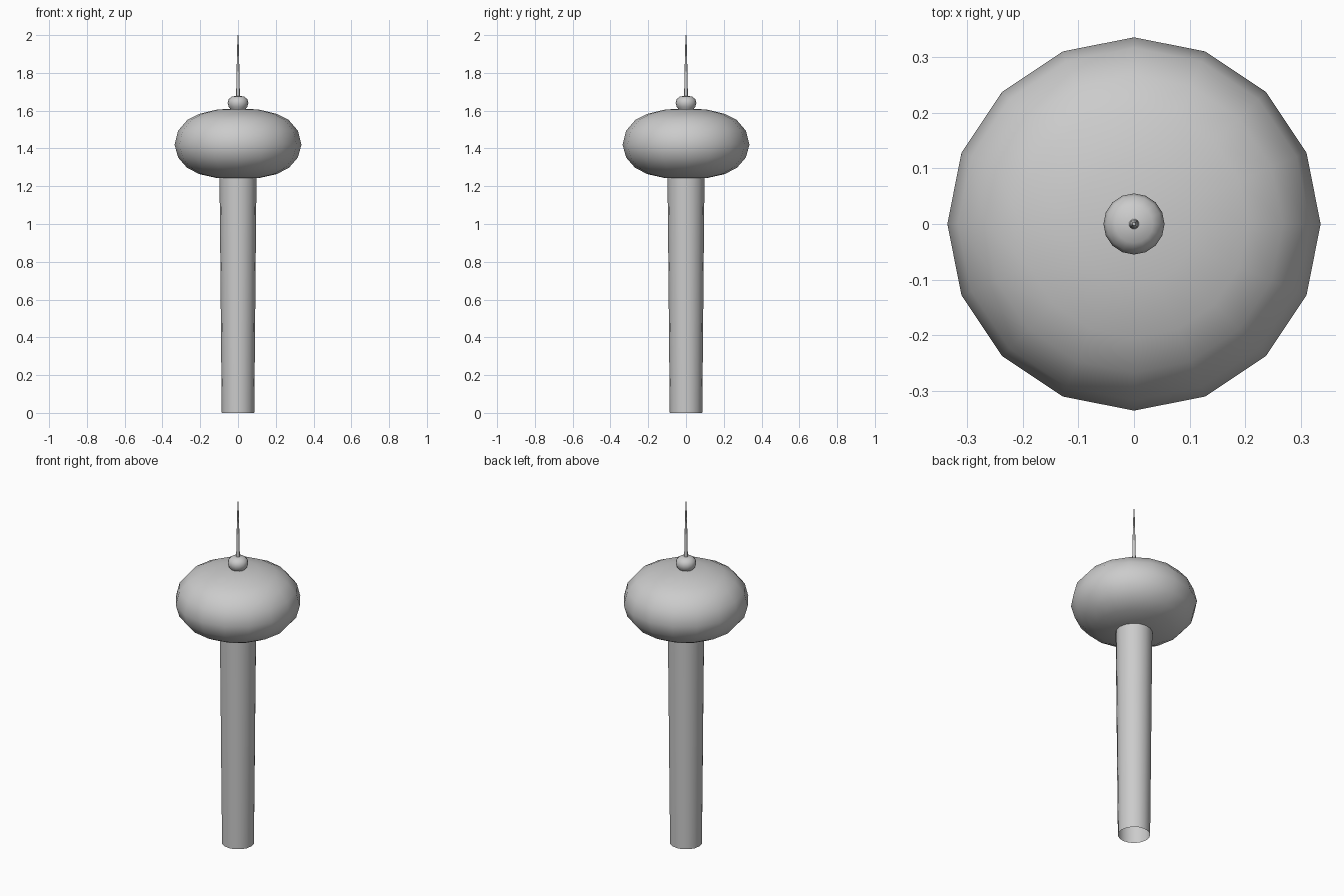
import bpy, bmesh, math

if "Cube" in bpy.data.objects:
    bpy.data.objects.remove(bpy.data.objects["Cube"])


def lathe(name, profile, sides, angle=60):
    """Spin (radius, z) points round the z axis; radius 0 closes an end."""
    bm = bmesh.new()
    rings = []
    for r, z in profile:
        count = 1 if r == 0 else sides
        rings.append([bm.verts.new((r * math.cos(2 * math.pi * i / sides),
                                    r * math.sin(2 * math.pi * i / sides), z))
                      for i in range(count)])
    for a, b in zip(rings, rings[1:]):
        for i in range(sides):
            j = (i + 1) % sides
            if len(a) == 1:
                bm.faces.new((a[0], b[j], b[i]))
            elif len(b) == 1:
                bm.faces.new((a[i], a[j], b[0]))
            else:
                bm.faces.new((a[i], a[j], b[j], b[i]))
    mesh = bpy.data.meshes.new(name)
    bm.to_mesh(mesh)
    bm.free()
    obj = bpy.data.objects.new(name, mesh)
    bpy.context.collection.objects.link(obj)
    bpy.ops.object.select_all(action='DESELECT')
    obj.select_set(True)
    bpy.context.view_layer.objects.active = obj
    bpy.ops.object.shade_smooth_by_angle(angle=math.radians(angle))
    return obj


# Slightly flared shaft, open at the foot
lathe("shaft", [(0.086, 0), (0.09, 0.4), (0.094, 0.85), (0.098, 1.25)], 16)

# Flattened round pod
lathe("pod", [(0, 1.238), (0.11, 1.243), (0.205, 1.264), (0.27, 1.298),
              (0.317, 1.352), (0.336, 1.42), (0.317, 1.494), (0.268, 1.551),
              (0.205, 1.583), (0.11, 1.606), (0, 1.612)], 16)

# Small knob on top of the pod
lathe("knob", [(0.036, 1.603), (0.049, 1.62), (0.055, 1.64), (0.05, 1.66),
               (0.034, 1.674), (0, 1.68)], 16)

# Tapering mast
lathe("mast", [(0.010, 1.67), (0.008, 1.8), (0.005, 1.9), (0.003, 2.0), (0, 2.0)], 8)
